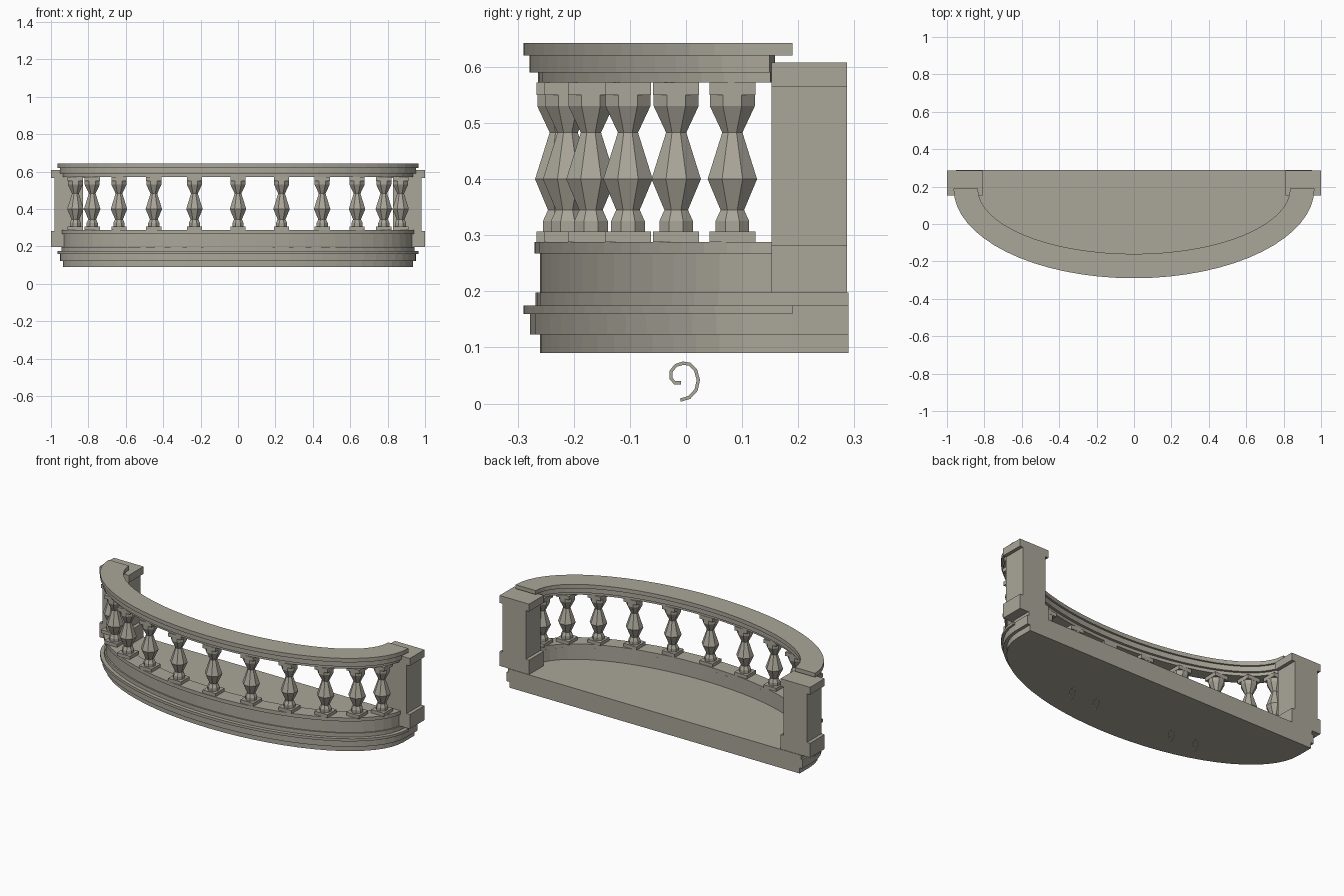
import bpy
import bmesh
from math import sin, cos, pi, radians

cube = bpy.data.objects.get("Cube")
if cube:
    bpy.data.objects.remove(cube)

stone = bpy.data.materials.new("weathered stone")
stone.use_nodes = True
COLOUR = (0.40, 0.38, 0.32, 1)
stone.diffuse_color = COLOUR
stone.node_tree.nodes["Principled BSDF"].inputs["Base Color"].default_value = COLOUR

CENTRE_Y, RX, RY, BACK = 0.19, 0.965, 0.48, 0.29
SEGMENTS = 32


def finish(name, bm, fix_normals=True):
    if fix_normals:
        bmesh.ops.recalc_face_normals(bm, faces=bm.faces)
    mesh = bpy.data.meshes.new(name)
    bm.to_mesh(mesh)
    bm.free()
    mesh.materials.append(stone)
    obj = bpy.data.objects.new(name, mesh)
    bpy.context.collection.objects.link(obj)
    return obj


def arc(inset, sweep=90):
    """Bowed front line, set in from the outermost edge."""
    angles = [radians(sweep) * (2 * i / SEGMENTS - 1) for i in range(SEGMENTS + 1)]
    return [((RX - inset) * sin(a), CENTRE_Y - (RY - inset) * cos(a)) for a in angles]


def prism(name, outline, z0, z1):
    bm = bmesh.new()
    face = bm.faces.new([bm.verts.new((x, y, z0)) for x, y in outline])
    top = bmesh.ops.extrude_face_region(bm, geom=[face])["geom"]
    verts = [v for v in top if isinstance(v, bmesh.types.BMVert)]
    bmesh.ops.translate(bm, verts=verts, vec=(0, 0, z1 - z0))
    return finish(name, bm)


def slab(name, inset, z0, z1):
    edge = RX - inset
    return prism(name, arc(inset) + [(edge, BACK), (-edge, BACK)], z0, z1)


def band(name, outer, inner, z0, z1, sweep=90):
    """Curved strip between two insets, built from quads."""
    bm = bmesh.new()
    rings = []
    for o, i in zip(arc(outer, sweep), arc(inner, sweep)):
        rings.append([bm.verts.new((*p, z)) for p, z in
                      ((o, z0), (o, z1), (i, z1), (i, z0))])
    for a, b in zip(rings, rings[1:]):
        for k in range(4):
            n = (k + 1) % 4
            bm.faces.new((a[k], a[n], b[n], b[k]))
    bm.faces.new(rings[0])
    bm.faces.new(rings[-1][::-1])
    return finish(name, bm)


def box(bm, x0, x1, y0, y1, z0, z1):
    verts = bmesh.ops.create_cube(bm, size=1)["verts"]
    bmesh.ops.scale(bm, verts=verts, vec=(x1 - x0, y1 - y0, z1 - z0))
    bmesh.ops.translate(bm, verts=verts,
                        vec=((x0 + x1) / 2, (y0 + y1) / 2, (z0 + z1) / 2))


# Stepped floor slab
slab("floor_bottom", 0.03, 0.09, 0.123)
slab("floor_middle", 0.012, 0.123, 0.175)
slab("floor_top", 0.022, 0.175, 0.198)
band("floor_moulding", 0, 0.06, 0.16, 0.175)

# Low wall and its coping
band("parapet_wall", 0.03, 0.11, 0.198, 0.267)
band("parapet_coping", 0.02, 0.11, 0.267, 0.288, 86)

# Three-step handrail
band("rail_lower", 0.026, 0.104, 0.572, 0.59, 85)
band("rail_middle", 0.011, 0.119, 0.59, 0.62, 85)
band("rail_top", 0, 0.13, 0.62, 0.643)

# End posts
for side, label in ((1, "left"), (-1, "right")):
    bm = bmesh.new()
    for x0, x1, z0, z1 in ((0.81, 1.0, 0.198, 0.282),
                           (0.83, 0.98, 0.282, 0.565),
                           (0.81, 1.0, 0.565, 0.608)):
        lo, hi = sorted((side * x0, side * x1))
        box(bm, lo, hi, 0.152, 0.287, z0, z1)
    finish(label + "_post", bm)

# Octagonal balusters with square plinths
PROFILE = [(0.030, 0.307), (0.030, 0.325), (0.021, 0.345), (0.044, 0.40),
           (0.018, 0.483), (0.040, 0.53), (0.040, 0.55)]


def baluster(x, y):
    bm = bmesh.new()
    for z0, z1 in ((0.288, 0.307), (0.55, 0.572)):
        box(bm, x - 0.041, x + 0.041, y - 0.041, y + 0.041, z0, z1)
    rings = []
    for apothem, z in PROFILE:
        r = apothem / cos(pi / 8)
        rings.append([bm.verts.new((x + r * cos((k + 0.5) * pi / 4),
                                    y + r * sin((k + 0.5) * pi / 4), z))
                      for k in range(8)])
    for a, b in zip(rings, rings[1:]):
        for k in range(8):
            n = (k + 1) % 8
            bm.faces.new((a[k], a[n], b[n], b[k]))
    finish("baluster", bm)


for step in range(-5, 6):
    angle = radians(15 * step)
    baluster(0.9 * sin(angle), CENTRE_Y - 0.415 * cos(angle))

# Flat scroll ornaments under the floor
SCROLL = [(-0.010, 0.006), (0.006, 0.011), (0.018, 0.024), (0.022, 0.042),
          (0.017, 0.060), (0.007, 0.070), (-0.005, 0.072), (-0.018, 0.068),
          (-0.027, 0.057), (-0.027, 0.045), (-0.020, 0.037), (-0.009, 0.037)]


def scroll(x):
    bm = bmesh.new()
    rows = []
    for i, (y, z) in enumerate(SCROLL):
        y0, z0 = SCROLL[max(i - 1, 0)]
        y1, z1 = SCROLL[min(i + 1, len(SCROLL) - 1)]
        length = ((y1 - y0) ** 2 + (z1 - z0) ** 2) ** 0.5
        ny, nz = (z0 - z1) / length * 0.003, (y1 - y0) / length * 0.003
        rows.append([bm.verts.new((x, y + s * ny, z + s * nz)) for s in (-1, 1)])
    for a, b in zip(rows, rows[1:]):
        bm.faces.new((a[0], b[0], b[1], a[1]))
    finish("scroll", bm, False)


for x in (-0.41, -0.25, 0.25, 0.41):
    scroll(x)
